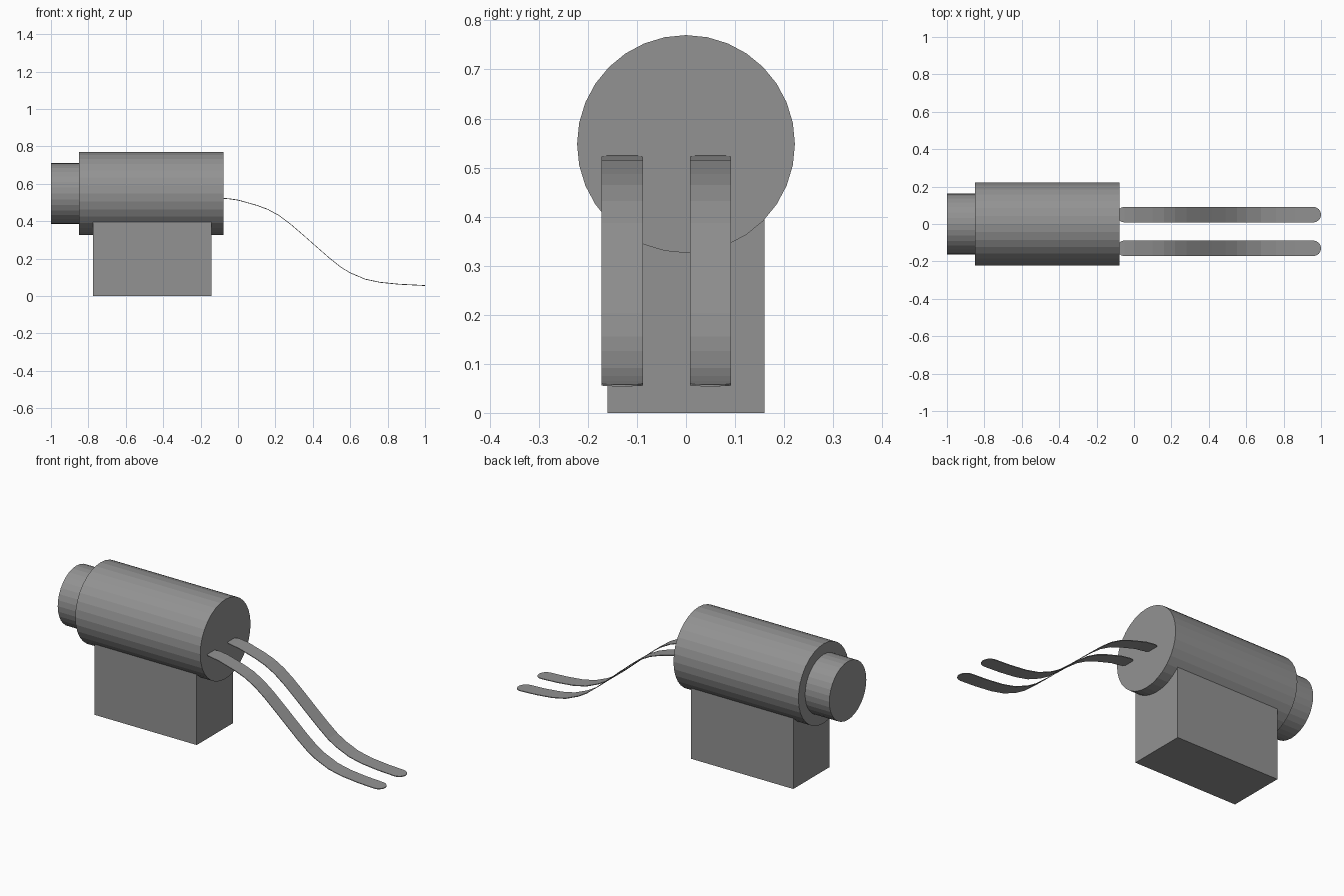
import bpy, bmesh, math

if "Cube" in bpy.data.objects:
    bpy.data.objects.remove(bpy.data.objects["Cube"])

# Dark grey shared by every part
grey = bpy.data.materials.new("dark_grey")
grey.diffuse_color = (0.29, 0.29, 0.29, 1)
grey.use_nodes = True
grey.node_tree.nodes["Principled BSDF"].inputs["Base Color"].default_value = grey.diffuse_color


def cylinder_x(name, x0, x1, radius, z):
    """Flat-shaded 32-sided cylinder lying along x."""
    bpy.ops.mesh.primitive_cylinder_add(
        vertices=32, radius=radius, depth=x1 - x0,
        location=((x0 + x1) / 2, 0, z), rotation=(0, math.pi / 2, 0))
    ob = bpy.context.object
    ob.name = name
    ob.data.materials.append(grey)


def box(name, x0, x1, y0, y1, z0, z1):
    bpy.ops.mesh.primitive_cube_add(
        size=1, location=((x0 + x1) / 2, (y0 + y1) / 2, (z0 + z1) / 2))
    ob = bpy.context.object
    ob.name = name
    ob.scale = (x1 - x0, y1 - y0, z1 - z0)
    ob.data.materials.append(grey)


# S-shaped side profile of the hanging strips (x, z)
PATH = [(-0.10, 0.524), (-0.05, 0.520), (0.0, 0.513), (0.10, 0.485),
        (0.16, 0.463), (0.22, 0.430), (0.28, 0.385), (0.35, 0.325),
        (0.42, 0.263), (0.49, 0.202), (0.55, 0.154), (0.60, 0.124),
        (0.68, 0.090), (0.76, 0.073), (0.86, 0.063), (1.0, 0.056)]


def path_z(x):
    for (xa, za), (xb, zb) in zip(PATH, PATH[1:]):
        if x <= xb:
            return za + (zb - za) * (x - xa) / (xb - xa)
    return PATH[-1][1]


def strip(name, yc, half=0.042, thick=0.004):
    """Thin ribbon with round ends that follows the side profile."""
    x0, x1 = -0.092, 1.0
    arc = [math.radians(a) for a in (8, 25, 45, 67, 90)]
    stations = [(x0 + half * (1 - math.cos(a)), half * math.sin(a)) for a in arc]
    stations += [(x, half) for x, _ in PATH if x0 + half < x < x1 - half]
    stations += [(x1 - half * (1 - math.cos(a)), half * math.sin(a))
                 for a in reversed(arc)]
    bm = bmesh.new()
    rings = []
    for x, w in stations:
        z = path_z(x)
        rings.append([bm.verts.new((x, yc + sy * w, z + sz * thick / 2))
                      for sy, sz in ((-1, -1), (1, -1), (1, 1), (-1, 1))])
    for a, b in zip(rings, rings[1:]):
        for i in range(4):
            j = (i + 1) % 4
            bm.faces.new((a[i], a[j], b[j], b[i]))
    bm.faces.new(rings[0])
    bm.faces.new(rings[-1])
    bmesh.ops.recalc_face_normals(bm, faces=bm.faces)
    mesh = bpy.data.meshes.new(name)
    bm.to_mesh(mesh)
    bm.free()
    mesh.materials.append(grey)
    bpy.context.collection.objects.link(bpy.data.objects.new(name, mesh))


# Barrel with its narrower end cap
cylinder_x("barrel", -0.85, -0.078, 0.222, 0.548)
cylinder_x("end_cap", -1.0, -0.85, 0.163, 0.548)

# Base block, its top buried in the barrel
box("base_block", -0.775, -0.143, -0.16, 0.16, 0.0, 0.395)

# Pair of strips leaving the barrel's flat face
for label, y in (("left", -0.13), ("right", 0.05)):
    strip(label + "_strip", y)
